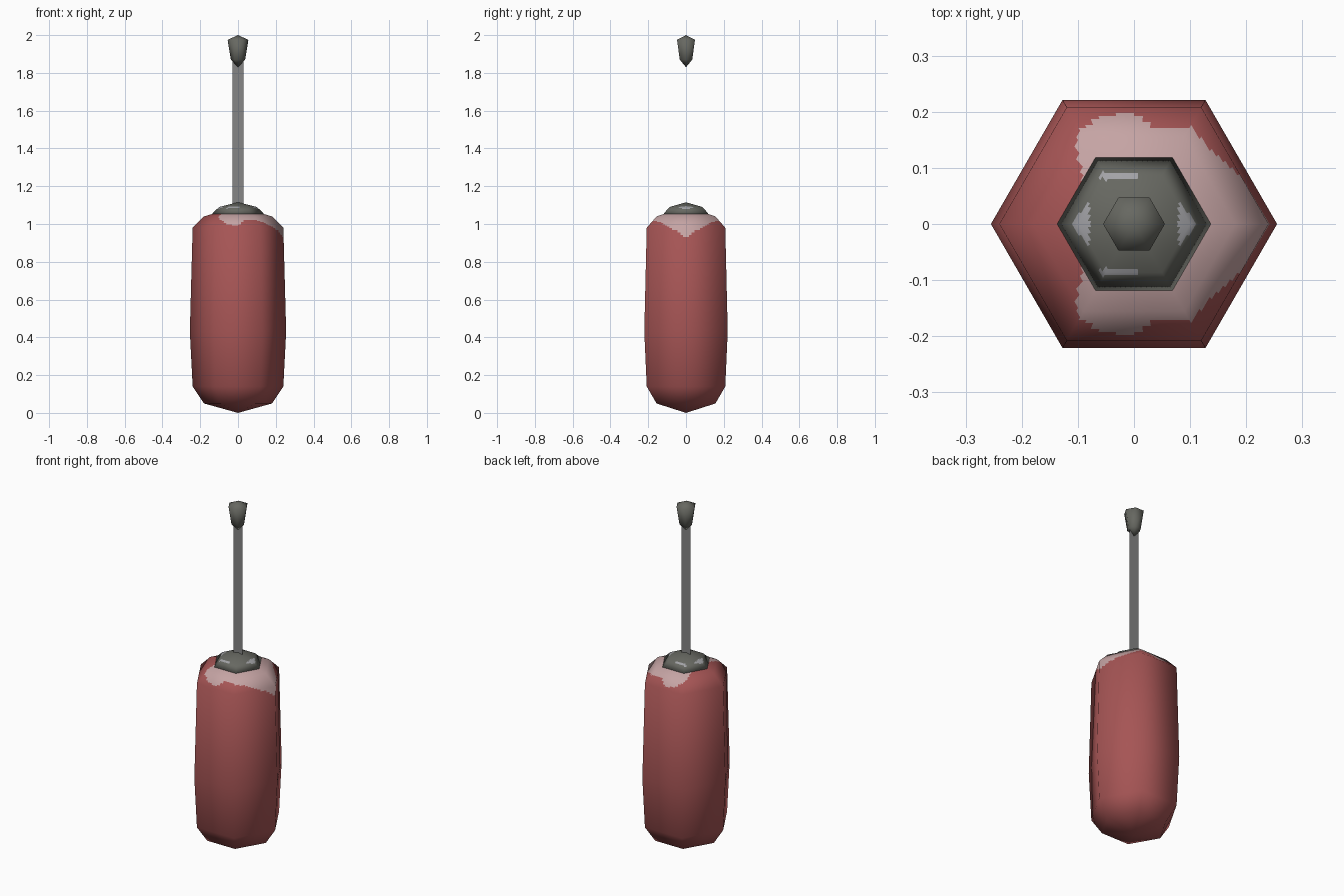
import bpy
import math
from mathutils import Vector

cube = bpy.data.objects.get("Cube")
if cube:
    bpy.data.objects.remove(cube)

ROOT3 = math.sqrt(3)


def material(name, color):
    mat = bpy.data.materials.new(name)
    mat.use_nodes = True
    mat.diffuse_color = (*color, 1)
    bsdf = mat.node_tree.nodes["Principled BSDF"]
    bsdf.inputs["Base Color"].default_value = (*color, 1)
    bsdf.inputs["Roughness"].default_value = 0.8
    return mat


red = material("red body", (0.38, 0.09, 0.09))
pale = material("pale drips", (0.56, 0.37, 0.37))
dark = material("dark grey", (0.135, 0.138, 0.12))
glint = material("light grey glint", (0.36, 0.36, 0.38))
steel = material("stem grey", (0.24, 0.24, 0.24))


def hex_coords(p):
    """Hexagonal radius, and corner position from 0 (+x) to 3 (-x)."""
    x, y = p.x, abs(p.y)
    r = max(abs(x) + y / ROOT3, 2 * y / ROOT3, 1e-6)
    if abs(x) * ROOT3 < y:
        return r, 1.5 - x / r
    u = 2 * y / (ROOT3 * r)
    return r, u if x > 0 else 3 - u


def hex_lathe(name, profile, steps, cols, mats, rule=None):
    """Six-sided turned form with smooth normals; steps splits each profile segment."""
    pts = [Vector(p) for p in profile]
    segs = [(b - a).normalized() for a, b in zip(pts, pts[1:])]
    normals = []
    for i, p in enumerate(pts):
        t = segs[max(i - 1, 0)] + segs[min(i, len(segs) - 1)]
        n = Vector((t.y, -t.x)).normalized()
        if p.x == 0:
            n = Vector((0, -1 if i == 0 else 1))
        normals.append(n)
    rows = []
    for i, count in enumerate(steps):
        for s in range(count):
            rows.append((pts[i].lerp(pts[i + 1], s / count),
                         normals[i].lerp(normals[i + 1], s / count)))
    rows.append((pts[-1], normals[-1]))

    corner = [Vector((math.cos(k * math.pi / 3), math.sin(k * math.pi / 3), 0)) for k in range(7)]
    around = [corner[k].lerp(corner[k + 1], s / cols) for k in range(6) for s in range(cols)]
    verts, norms, rings = [], [], []
    for p, n in rows:
        start = len(verts)
        if p.x == 0:
            verts.append((0, 0, p.y))
            norms.append((0, 0, n.y))
            rings.append([start] * len(around))
            continue
        for d in around:
            verts.append((d.x * p.x, d.y * p.x, p.y))
            flat = d.normalized()
            norms.append(Vector((flat.x * n.x, flat.y * n.x, n.y)).normalized())
        rings.append(list(range(start, len(verts))))
    faces = []
    for a, b in zip(rings, rings[1:]):
        for i in range(len(around)):
            j = (i + 1) % len(around)
            faces.append(list(dict.fromkeys((a[i], a[j], b[j], b[i]))))

    mesh = bpy.data.meshes.new(name)
    mesh.from_pydata(verts, [], faces)
    for mat in mats:
        mesh.materials.append(mat)
    for f in mesh.polygons:
        f.use_smooth = True
        if rule and rule(f.center):
            f.material_index = 1
    mesh.normals_split_custom_set_from_vertices(norms)
    obj = bpy.data.objects.new(name, mesh)
    bpy.context.collection.objects.link(obj)
    return obj


# Lower edge of the drips: corner position, height
DRIP = [(0, 0.93), (0.39, 0.982), (0.77, 1.01), (1, 1.02), (1.35, 1.02), (1.5, 0.988),
        (1.77, 1.0), (2.14, 1.04), (2.37, 1.056), (3, 1.2)]


def is_drip(c):
    u = hex_coords(c)[1]
    for (u0, z0), (u1, z1) in zip(DRIP, DRIP[1:]):
        if u0 <= u <= u1:
            return c.z > z0 + (z1 - z0) * (u - u0) / (u1 - u0)
    return False


def is_glint(c):
    x, y = abs(c.x), abs(c.y)
    tip = x > 0.08 and y < 0.045 * (0.11 - x) / 0.03
    strip = 0.08 < y < 0.093 and -0.06 < c.x < 0.004
    return tip or strip


# Body with drips over the shoulder
hex_lathe("body",
          [(0, 0), (0.18, 0.05), (0.24, 0.14), (0.255, 0.43), (0.24, 0.98),
           (0.18, 1.04), (0.12, 1.058)],
          [1, 1, 1, 44, 10, 6], 14, [red, pale], is_drip)

# Collar on top of the body
hex_lathe("collar", [(0.12, 1.05), (0.137, 1.055), (0.1, 1.09), (0, 1.115)],
          [1, 7, 14], 14, [dark, glint], is_glint)

# Stem is a single flat strip
stem_mesh = bpy.data.meshes.new("stem")
stem_mesh.from_pydata([(-0.03, 0, 1.09), (0.03, 0, 1.09), (0.03, 0, 1.87), (-0.03, 0, 1.87)],
                      [], [(0, 1, 2, 3)])
stem_mesh.materials.append(steel)
bpy.context.collection.objects.link(bpy.data.objects.new("stem", stem_mesh))

# Tip at the end of the stem
hex_lathe("tip", [(0, 1.83), (0.038, 1.87), (0.055, 1.975), (0, 2.0)], [1, 1, 1], 1, [dark])
